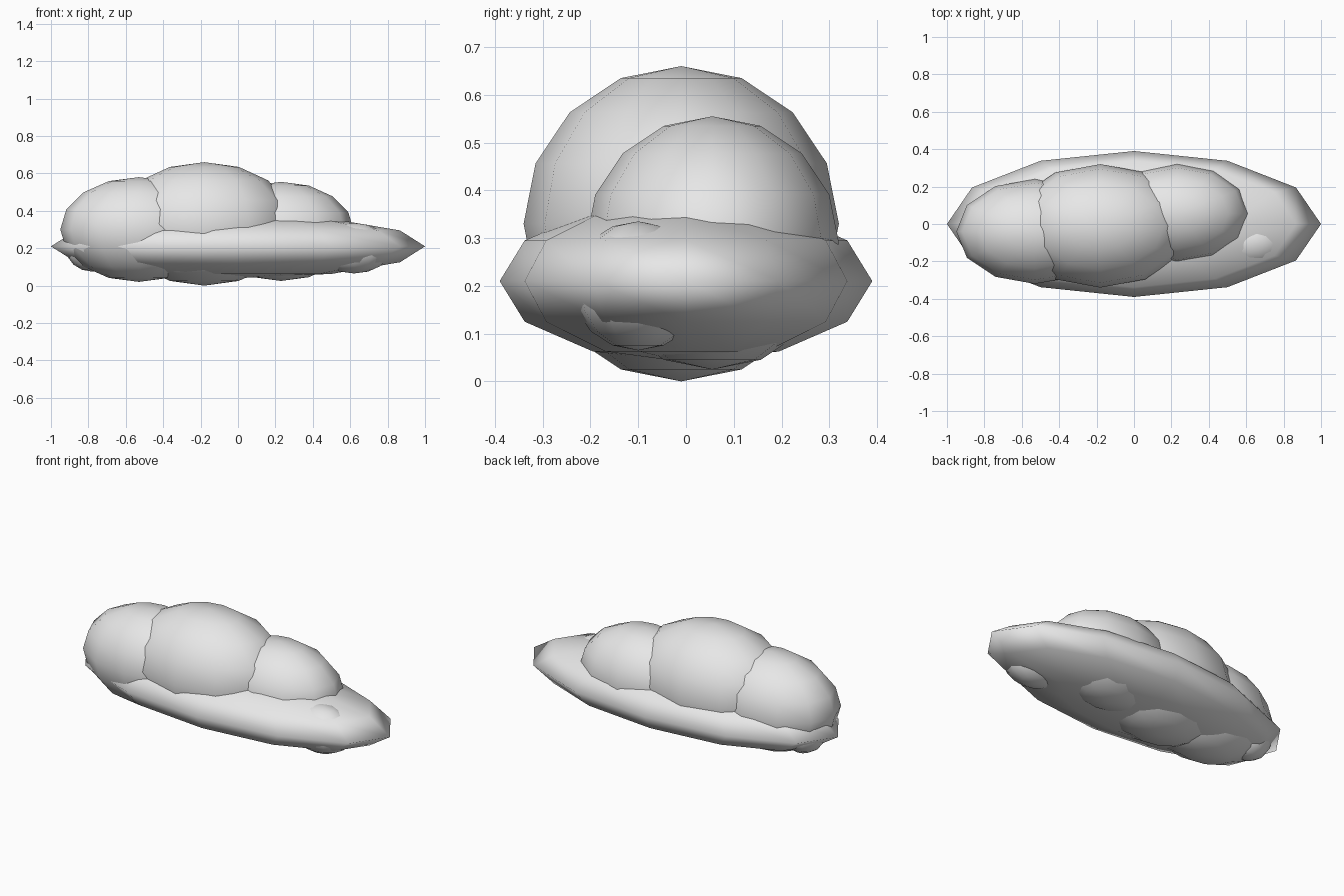
import bpy

if "Cube" in bpy.data.objects:
    bpy.data.objects.remove(bpy.data.objects["Cube"])

# one pale colour for the whole cloud
cloud_white = bpy.data.materials.new("cloud_white")
cloud_white.diffuse_color = (0.8, 0.8, 0.8, 1)
cloud_white.use_nodes = True
cloud_white.node_tree.nodes["Principled BSDF"].inputs["Base Color"].default_value = cloud_white.diffuse_color


def puff(name, centre, radii, rings=8):
    """Smooth, low-poly stretched ball."""
    bpy.ops.mesh.primitive_uv_sphere_add(segments=12, ring_count=rings, radius=1, location=centre)
    ob = bpy.context.object
    ob.name = name
    ob.scale = radii
    bpy.ops.object.transform_apply(location=False, rotation=False, scale=True)
    bpy.ops.object.shade_smooth()
    ob.data.materials.append(cloud_white)


# wide flat base
puff("cloud_base", (0, 0, 0.21), (1.0, 0.39, 0.17), rings=6)

# three large puffs
puff("middle_puff", (-0.18, -0.01, 0.33), (0.48, 0.33, 0.33))
puff("left_puff", (-0.53, -0.04, 0.30), (0.42, 0.28, 0.28))
puff("right_puff", (0.23, 0.055, 0.29), (0.39, 0.265, 0.265))

# small end puffs that only show underneath
puff("right_end_puff", (0.62, -0.10, 0.20), (0.20, 0.14, 0.135))
puff("left_end_puff", (-0.78, 0.02, 0.20), (0.14, 0.12, 0.125))
